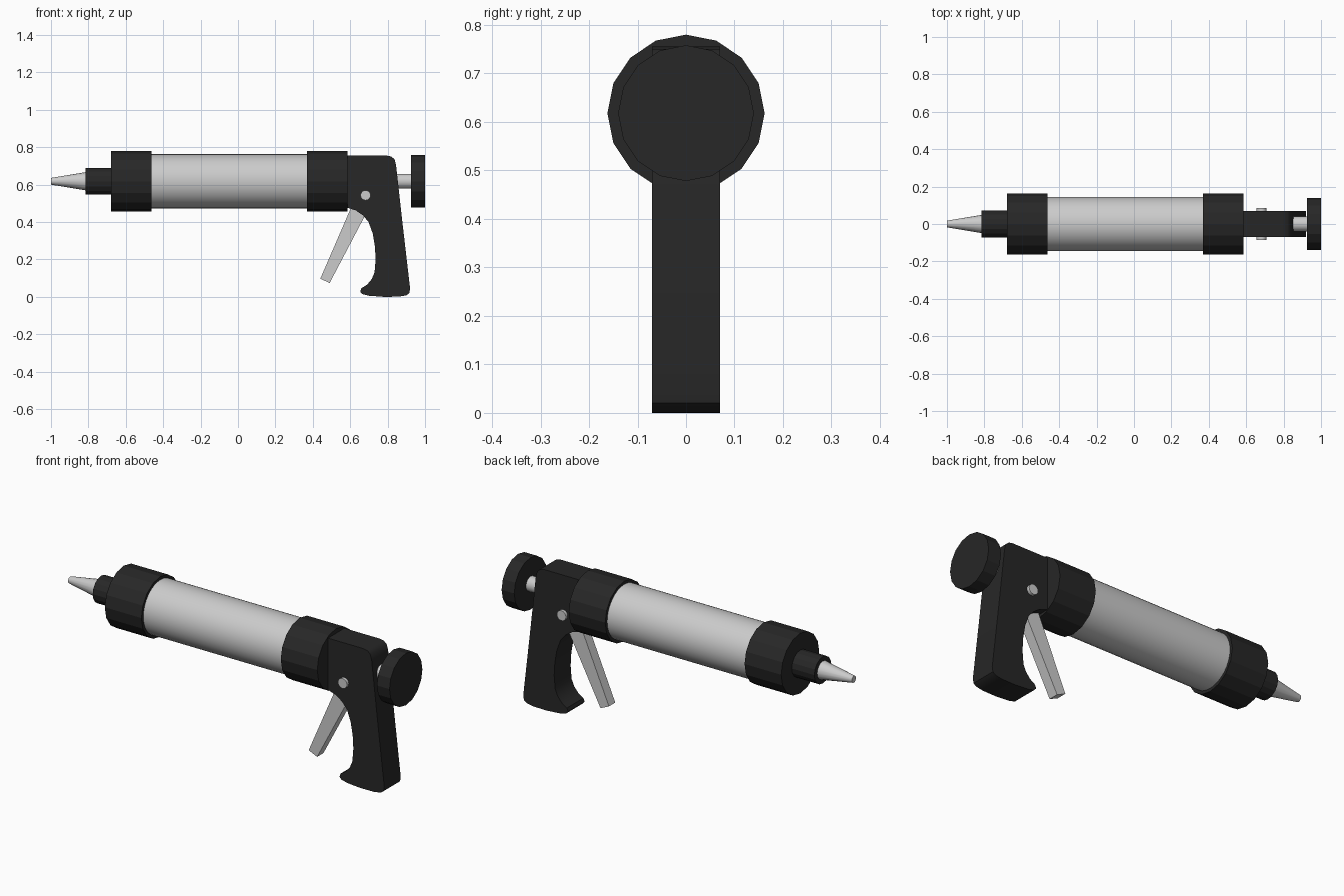
import bpy, bmesh, math
from mathutils import Matrix

if "Cube" in bpy.data.objects:
    bpy.data.objects.remove(bpy.data.objects["Cube"])

AXIS_Z = 0.618
black = bpy.data.materials.new("black_plastic")
black.diffuse_color = (0.02, 0.02, 0.02, 1)
black.use_nodes = True
black.node_tree.nodes["Principled BSDF"].inputs["Base Color"].default_value = black.diffuse_color


def finish(name, bm, mat=None, smooth=None):
    bmesh.ops.recalc_face_normals(bm, faces=bm.faces)
    me = bpy.data.meshes.new(name)
    bm.to_mesh(me)
    bm.free()
    ob = bpy.data.objects.new(name, me)
    bpy.context.collection.objects.link(ob)
    if mat:
        me.materials.append(mat)
    if smooth:
        bpy.ops.object.select_all(action='DESELECT')
        ob.select_set(True)
        bpy.context.view_layer.objects.active = ob
        bpy.ops.object.shade_smooth_by_angle(angle=math.radians(smooth))
    return ob


def tube(name, x0, x1, r0, r1, sides, mat=None, smooth=None):
    """Capped cylinder or cone along the barrel axis."""
    bm = bmesh.new()
    m = Matrix.Translation(((x0 + x1) / 2, 0, AXIS_Z)) @ Matrix.Rotation(math.pi / 2, 4, 'Y')
    bmesh.ops.create_cone(bm, cap_ends=True, segments=sides, radius1=r0, radius2=r1,
                          depth=x1 - x0, matrix=m)
    return finish(name, bm, mat, smooth)


def plate(name, profile, half, mat=None, smooth=None):
    """Front-view (x, z) outline extruded across y."""
    bm = bmesh.new()
    face = bm.faces.new([bm.verts.new((x, -half, z)) for x, z in profile])
    ext = bmesh.ops.extrude_face_region(bm, geom=[face])
    moved = [v for v in ext["geom"] if isinstance(v, bmesh.types.BMVert)]
    bmesh.ops.translate(bm, verts=moved, vec=(0, 2 * half, 0))
    return finish(name, bm, mat, smooth)


# Barrel assembly, front to back
tube("nozzle_tip", -1.0, -0.80, 0.018, 0.051, 16, None, 40)
tube("nozzle_base", -0.815, -0.67, 0.072, 0.072, 16, black)
tube("front_collar", -0.68, -0.462, 0.162, 0.162, 16, black)
tube("barrel", -0.50, 0.40, 0.145, 0.145, 32, None, 40)
tube("rear_collar", 0.368, 0.585, 0.162, 0.162, 16, black)
tube("plunger_rod", 0.80, 0.94, 0.04, 0.04, 16, None, 40)
tube("plunger_knob", 0.925, 1.0, 0.14, 0.14, 16, black)

# Pistol grip
plate("grip", [
    (0.575, 0.755), (0.795, 0.755), (0.82, 0.75), (0.837, 0.735), (0.845, 0.705),
    (0.88, 0.39), (0.92, 0.045), (0.916, 0.02), (0.90, 0.008), (0.86, 0.001),
    (0.78, 0.0), (0.70, 0.006), (0.665, 0.015), (0.653, 0.028), (0.66, 0.046),
    (0.69, 0.065), (0.715, 0.095), (0.73, 0.13), (0.736, 0.20), (0.732, 0.27),
    (0.72, 0.34), (0.698, 0.40), (0.668, 0.436), (0.63, 0.462), (0.575, 0.48),
], 0.07, black, 35)

# Trigger lever and its pivot pin
plate("trigger", [(0.44, 0.097), (0.49, 0.074), (0.69, 0.455), (0.71, 0.54),
                  (0.65, 0.56), (0.597, 0.46)], 0.027)
bm = bmesh.new()
bmesh.ops.create_cone(bm, cap_ends=True, segments=16, radius1=0.027, radius2=0.027, depth=0.172,
                      matrix=Matrix.Translation((0.682, 0, 0.543)) @ Matrix.Rotation(math.pi / 2, 4, 'X'))
finish("pivot_pin", bm, None, 40)
